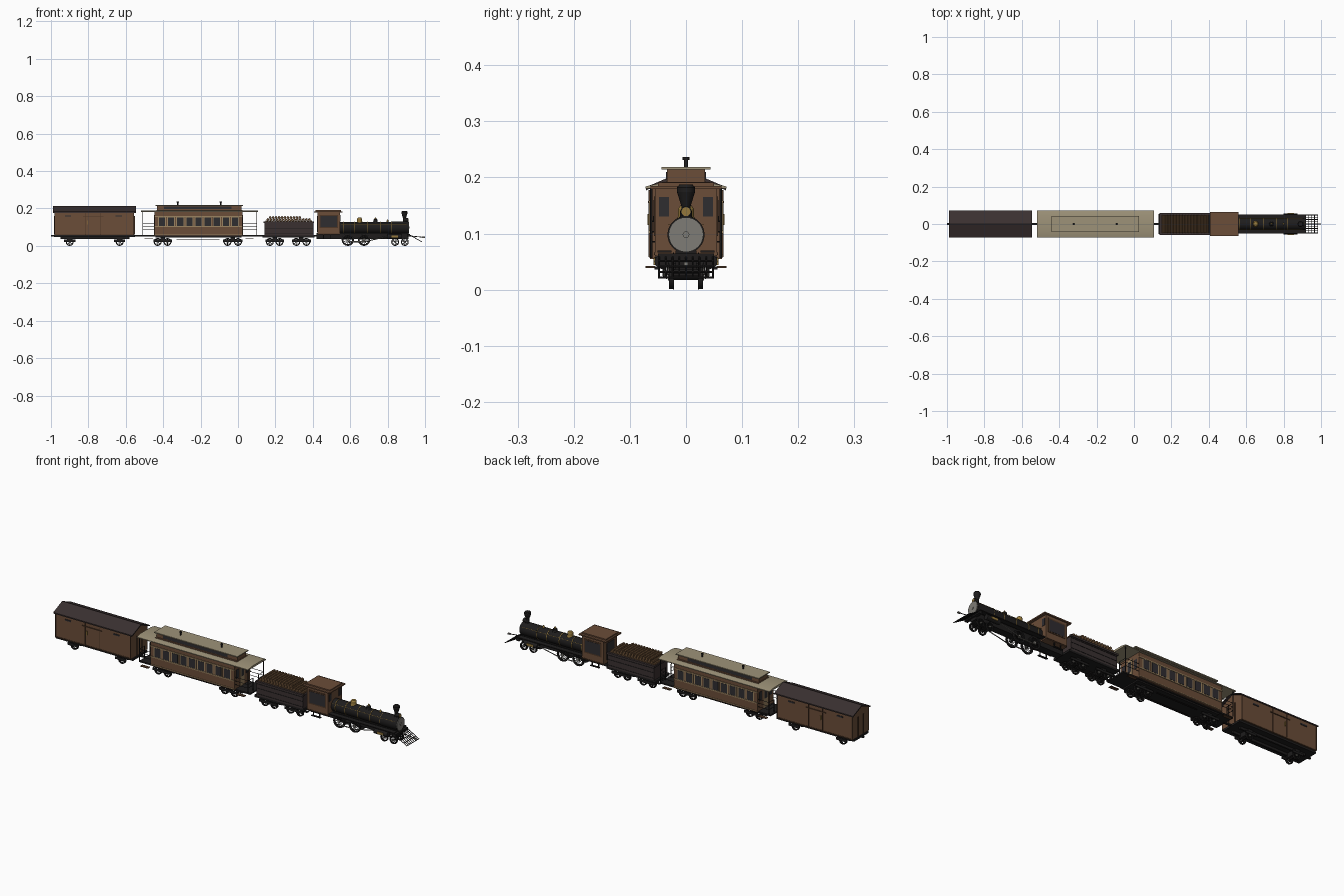
import bpy, bmesh, math
from mathutils import Vector, Matrix


def mat(name, r, g, b):
    m = bpy.data.materials.new(name)
    m.diffuse_color = (r, g, b, 1)
    return m


BROWN = mat("brown_paint", 0.145, 0.074, 0.040)
TRIM = mat("dark_brown", 0.075, 0.038, 0.020)
SLATE = mat("slate_roof", 0.042, 0.030, 0.030)
TAN = mat("tan_roof", 0.34, 0.29, 0.19)
CREAM = mat("cream_frames", 0.33, 0.23, 0.12)
BLACK = mat("black_iron", 0.013, 0.012, 0.012)
GLASS = mat("dark_glass", 0.028, 0.026, 0.030)
GOLD = mat("brass", 0.30, 0.19, 0.045)
WOOD = mat("firewood", 0.13, 0.070, 0.032)
GREY = mat("grey_steel", 0.21, 0.20, 0.18)


class Part:
    """Collects primitives into one mesh object of one colour."""
    def __init__(self, name, material):
        self.name, self.material, self.bm = name, material, bmesh.new()

    def box(self, x0, x1, y0, y1, z0, z1):
        m = Matrix.Translation(((x0 + x1) / 2, (y0 + y1) / 2, (z0 + z1) / 2))
        m = m @ Matrix.Diagonal((x1 - x0, y1 - y0, z1 - z0, 1))
        bmesh.ops.create_cube(self.bm, size=1, matrix=m)
        return self

    def sides(self, x0, x1, y0, y1, z0, z1):
        self.box(x0, x1, y0, y1, z0, z1)
        return self.box(x0, x1, -y1, -y0, z0, z1)

    def rod(self, a, b, r, r2=None, n=8):
        a, b = Vector(a), Vector(b)
        d = b - a
        m = Matrix.Translation((a + b) / 2) @ d.to_track_quat('Z', 'Y').to_matrix().to_4x4()
        bmesh.ops.create_cone(self.bm, cap_ends=True, segments=n, radius1=r,
                              radius2=r if r2 is None else r2, depth=d.length, matrix=m)
        return self

    def prism(self, profile, x0, x1):
        rings = [[self.bm.verts.new((x, y, z)) for y, z in profile] for x in (x0, x1)]
        n = len(profile)
        for i in range(n):
            j = (i + 1) % n
            self.bm.faces.new((rings[0][i], rings[0][j], rings[1][j], rings[1][i]))
        self.bm.faces.new(rings[0])
        self.bm.faces.new(rings[1])
        return self

    def lathe(self, x, profile, n=20):
        for (r0, z0), (r1, z1) in zip(profile, profile[1:]):
            self.rod((x, 0, z0), (x, 0, z1), r0, r1, n)
        return self

    def ring(self, x, y, z, r, inner, w, n=24):
        loops = []
        for rad, dy in ((r, -w), (r, w), (inner, w), (inner, -w)):
            loops.append([self.bm.verts.new((x + rad * math.cos(2 * math.pi * i / n), y + dy,
                                             z + rad * math.sin(2 * math.pi * i / n))) for i in range(n)])
        for k in range(4):
            for i in range(n):
                j, q = (i + 1) % n, (k + 1) % 4
                self.bm.faces.new((loops[k][i], loops[k][j], loops[q][j], loops[q][i]))

    def done(self):
        bmesh.ops.recalc_face_normals(self.bm, faces=self.bm.faces)
        me = bpy.data.meshes.new(self.name)
        self.bm.to_mesh(me)
        self.bm.free()
        me.materials.append(self.material)
        ob = bpy.data.objects.new(self.name, me)
        bpy.context.collection.objects.link(ob)
        bpy.context.view_layer.objects.active = ob
        ob.select_set(True)
        bpy.ops.object.shade_smooth_by_angle(angle=math.radians(35))
        ob.select_set(False)


def wheels(name, xs, r, spokes=8):
    p = Part(name, BLACK)
    hub = Part(name + "_hubs", GREY)
    for x in xs:
        p.rod((x, -0.027, r), (x, 0.027, r), 0.004)
        for s in (-1, 1):
            p.ring(x, s * 0.026, r, r * 0.95, r * 0.72, 0.004)
            p.ring(x, s * 0.022, r, r, r * 0.75, 0.001)
            for k in range(spokes):
                a = 2 * math.pi * k / spokes
                p.rod((x, s * 0.026, r), (x + 0.8 * r * math.cos(a), s * 0.026, r + 0.8 * r * math.sin(a)),
                      0.0015, n=4)
            hub.rod((x, s * 0.024, r), (x, s * 0.032, r), r * 0.22)
    p.done()
    hub.done()


def truck(name, x0, x1, y=0.034):
    Part(name, BLACK).sides(x0, x1, y, y + 0.005, 0.022, 0.034).box(
        (x0 + x1) / 2 - 0.012, (x0 + x1) / 2 + 0.012, -y, y, 0.025, 0.048).done()


# Baggage car
Part("baggage_body", BROWN).prism([(-0.064, 0.058), (0.064, 0.058), (0.064, 0.180), (0, 0.207),
                                   (-0.064, 0.180)], -0.980, -0.556).done()
Part("baggage_roof", SLATE).prism([(-0.071, 0.177), (-0.071, 0.183), (0, 0.213), (0.071, 0.183),
                                   (0.071, 0.177), (0, 0.207)], -0.988, -0.545).done()
Part("baggage_frame", BLACK).box(-0.984, -0.55, -0.058, 0.058, 0.048, 0.058).sides(
    -0.95, -0.58, 0.02, 0.028, 0.036, 0.048).done()
p = Part("baggage_trim", TRIM).sides(-0.981, -0.555, 0.064, 0.066, 0.057, 0.062)
for x in (-0.981, -0.815, -0.735, -0.559):
    p.sides(x, x + 0.003, 0.064, 0.067, 0.058, 0.178)
p.sides(-0.83, -0.72, 0.064, 0.068, 0.154, 0.158)
for x in (-0.984, -0.556):
    p.box(x, x + 0.004, -0.022, -0.020, 0.06, 0.16).box(x, x + 0.004, 0.020, 0.022, 0.06, 0.16)
p.done()
Part("baggage_vents", GLASS).sides(-0.926, -0.892, 0.064, 0.067, 0.156, 0.163).sides(
    -0.654, -0.620, 0.064, 0.067, 0.156, 0.163).done()
Part("door_handles", GOLD).sides(-0.805, -0.801, 0.064, 0.069, 0.115, 0.135).done()
wheels("baggage_wheels", (-0.90, -0.633), 0.021)
truck("baggage_rear_truck", -0.93, -0.87)
truck("baggage_front_truck", -0.663, -0.603)

# Passenger coach
CX0, CX1 = -0.446, 0.024
Part("coach_body", BROWN).box(CX0, CX1, -0.064, 0.064, 0.055, 0.182).done()
Part("coach_frame", BLACK).box(-0.515, 0.108, -0.056, 0.056, 0.051, 0.058).box(
    -0.44, 0.02, -0.05, 0.05, 0.044, 0.052).sides(-0.33, -0.10, 0.030, 0.034, 0.034, 0.038).done()
Part("coach_roof", TAN).prism([(-0.072, 0.180), (-0.072, 0.184), (-0.045, 0.190), (0.045, 0.190),
                               (0.072, 0.184), (0.072, 0.180)], -0.519, 0.107).done()
Part("clerestory", BROWN).box(-0.433, 0.020, -0.034, 0.034, 0.188, 0.215).box(
    -0.436, 0.024, -0.043, 0.043, 0.186, 0.192).done()
Part("clerestory_roof", TAN).box(-0.440, 0.027, -0.044, 0.044, 0.214, 0.219).done()
Part("clerestory_windows", GLASS).sides(-0.395, -0.035, 0.034, 0.036, 0.196, 0.210).done()
p = Part("coach_chimneys", BLACK)
for x in (-0.322, -0.092):
    p.rod((x, 0, 0.215), (x, 0, 0.234), 0.004, n=12).rod((x, 0, 0.231), (x, 0, 0.236), 0.006, n=12)
p.done()
frames, panes = Part("window_frames", CREAM), Part("coach_windows", GLASS)
for z in (0.100, 0.154):
    frames.sides(CX0 - 0.001, CX1 + 0.001, 0.064, 0.067, z, z + 0.005)
frames.sides(CX0, CX1, 0.064, 0.066, 0.060, 0.063)
N = 9
step = (CX1 - CX0 - 0.03) / N
for i in range(N):
    x = CX0 + 0.015 + i * step
    frames.sides(x + 0.003, x + step - 0.003, 0.064, 0.0655, 0.103, 0.156)
    panes.sides(x + 0.008, x + step - 0.008, 0.064, 0.0665, 0.107, 0.152)
for x in (CX0 - 0.002, CX1):  # end doors and windows
    frames.box(x, x + 0.002, -0.017, 0.017, 0.058, 0.165)
    panes.box(x - 0.001, x + 0.003, -0.011, 0.011, 0.105, 0.155).sides(x, x + 0.002, 0.030, 0.050, 0.107, 0.152)
frames.done()
panes.done()
rails, steps = Part("platform_railings", BLACK), Part("platform_steps", TRIM)
for xe, xi in ((-0.509, CX0), (0.100, CX1)):
    for s in (-1, 1):
        for y in (0.062, 0.022):
            rails.rod((xe, s * y, 0.056), (xe, s * y, 0.182 if y > 0.05 else 0.122), 0.002, n=6)
        for z in (0.085, 0.103, 0.122):
            rails.rod((xe, s * 0.022, z), (xe, s * 0.062, z), 0.0013, n=6)
            rails.rod((xe, s * 0.062, z), (xi, s * 0.062, z), 0.0013, n=6)
    xm = (xe + xi) / 2
    steps.sides(xm - 0.022, xm + 0.022, 0.054, 0.072, 0.039, 0.042)
rails.done()
steps.done()
wheels("coach_wheels", (-0.430, -0.377, -0.056, 0.0), 0.021)
truck("coach_rear_truck", -0.453, -0.354)
truck("coach_front_truck", -0.079, 0.023)

# Tender with firewood
Part("tender_tank", SLATE).box(0.141, 0.403, -0.054, 0.054, 0.056, 0.124).done()
Part("tender_rim", SLATE).sides(0.137, 0.407, 0.048, 0.059, 0.122, 0.131).box(
    0.137, 0.143, -0.058, 0.058, 0.122, 0.131).done()
Part("tender_frame", BLACK).box(0.130, 0.410, -0.054, 0.054, 0.046, 0.057).done()
p = Part("tender_rivet_strips", BLACK)
for z in (0.066, 0.094, 0.116):
    p.sides(0.142, 0.402, 0.054, 0.0555, z, z + 0.002)
p.done()
p = Part("firewood_logs", WOOD)
for row, (x0, n) in enumerate(((0.153, 16), (0.160, 15), (0.172, 11))):
    for i in range(n):
        x = x0 + i * 0.0158
        p.rod((x, -0.048, 0.130 + row * 0.011), (x, 0.048, 0.130 + row * 0.011), 0.0072, n=8)
p.done()
wheels("tender_wheels", (0.170, 0.222, 0.312, 0.366), 0.021)
truck("tender_rear_truck", 0.146, 0.246)
truck("tender_front_truck", 0.288, 0.390)

# Locomotive cab
Part("cab_body", BROWN).box(0.425, 0.545, -0.055, 0.055, 0.060, 0.180).done()
Part("cab_roof", BROWN).box(0.407, 0.559, -0.063, 0.063, 0.179, 0.185).box(
    0.415, 0.551, -0.050, 0.050, 0.185, 0.191).done()
Part("cab_window_frames", TRIM).sides(0.436, 0.534, 0.055, 0.057, 0.096, 0.166).sides(
    0.427, 0.543, 0.055, 0.057, 0.062, 0.066).done()
Part("cab_windows", GLASS).sides(0.442, 0.528, 0.055, 0.058, 0.102, 0.160).sides(
    0.543, 0.547, 0.030, 0.048, 0.130, 0.165).box(0.423, 0.427, -0.030, 0.030, 0.075, 0.160).done()

# Boiler and fittings
BZ = 0.098
Part("boiler", BLACK).rod((0.54, 0, BZ), (0.83, 0, BZ), 0.031, n=32).rod(
    (0.82, 0, BZ), (0.912, 0, BZ), 0.033, n=32).done()
Part("smokebox_door", GREY).rod((0.911, 0, BZ), (0.915, 0, BZ), 0.031, n=32).rod(
    (0.915, 0, BZ), (0.918, 0, BZ), 0.006, n=12).done()
p = Part("boiler_bands", GOLD)
for x in (0.565, 0.62, 0.69, 0.76, 0.818):
    p.rod((x, 0, BZ), (x + 0.003, 0, BZ), 0.0322, n=32)
for s in (-1, 1):
    p.rod((0.55, s * 0.030, 0.116), (0.90, s * 0.030, 0.116), 0.001, n=6)
p.done()
Part("steam_dome", GOLD).lathe(0.65, [(0.017, 0.124), (0.014, 0.131), (0.014, 0.144), (0.010, 0.150), (0.003, 0.153)]).done()
Part("sand_dome", BLACK).lathe(0.735, [(0.015, 0.124), (0.011, 0.131), (0.011, 0.140), (0.004, 0.145)]).done()
Part("bell", GOLD).lathe(0.735, [(0.005, 0.144), (0.004, 0.149), (0.001, 0.152)]).lathe(
    0.80, [(0.006, 0.128), (0.005, 0.136), (0.002, 0.140)]).done()
Part("smokestack", BLACK).lathe(0.890, [(0.013, 0.126), (0.008, 0.133), (0.008, 0.148), (0.016, 0.174),
                                        (0.016, 0.182), (0.012, 0.187)]).done()
Part("headlamp", BLACK).rod((0.893, 0, 0.139), (0.910, 0, 0.139), 0.010, n=16).done()
Part("headlamp_lens", GOLD).rod((0.908, 0, 0.139), (0.912, 0, 0.139), 0.008, n=16).done()

# Running gear
Part("running_boards", BLACK).sides(0.545, 0.912, 0.026, 0.051, 0.066, 0.070).box(
    0.42, 0.912, -0.019, 0.019, 0.036, 0.070).box(0.903, 0.920, -0.050, 0.050, 0.050, 0.064).done()
Part("cylinders", BLACK).rod((0.80, 0.043, 0.050), (0.875, 0.043, 0.050), 0.013, n=16).rod(
    (0.80, -0.043, 0.050), (0.875, -0.043, 0.050), 0.013, n=16).done()
Part("cylinder_covers", GOLD).sides(0.82, 0.855, 0.050, 0.0575, 0.044, 0.056).done()
wheels("driving_wheels", (0.587, 0.674), 0.033, 12)
wheels("pilot_wheels", (0.840, 0.892), 0.021)
p = Part("drive_rods", GREY)
for s in (-1, 1):
    p.rod((0.587, s * 0.035, 0.022), (0.674, s * 0.035, 0.022), 0.003, n=6)
    p.rod((0.674, s * 0.039, 0.022), (0.80, s * 0.041, 0.050), 0.0025, n=6)
p.done()
Part("cab_steps", BLACK).sides(0.45, 0.50, 0.046, 0.056, 0.036, 0.040).sides(
    0.455, 0.459, 0.046, 0.050, 0.038, 0.06).sides(0.491, 0.495, 0.046, 0.050, 0.038, 0.06).done()

# Cowcatcher grid
p = Part("cowcatcher", BLACK)
for i in range(9):
    y = -0.048 + i * 0.012
    p.rod((0.912, y, 0.062), (0.982, y, 0.022), 0.0018, n=6)
for k in range(5):
    x, z = 0.914 + 0.017 * k, 0.061 - 0.0098 * k
    p.rod((x, -0.050, z), (x, 0.050, z), 0.0018, n=6)
p.done()

# Couplers
p = Part("couplers", BLACK)
for x0, x1 in ((-1.0, -0.975), (-0.56, -0.505), (0.10, 0.14), (0.40, 0.43)):
    p.box(x0, x1, -0.005, 0.005, 0.050, 0.057)
p.done()
Part("front_coupler", GREY).box(0.985, 1.0, -0.004, 0.004, 0.043, 0.049).done()
Part("front_drawbar", BLACK).rod((0.915, 0, 0.054), (0.99, 0, 0.046), 0.002, n=6).done()
